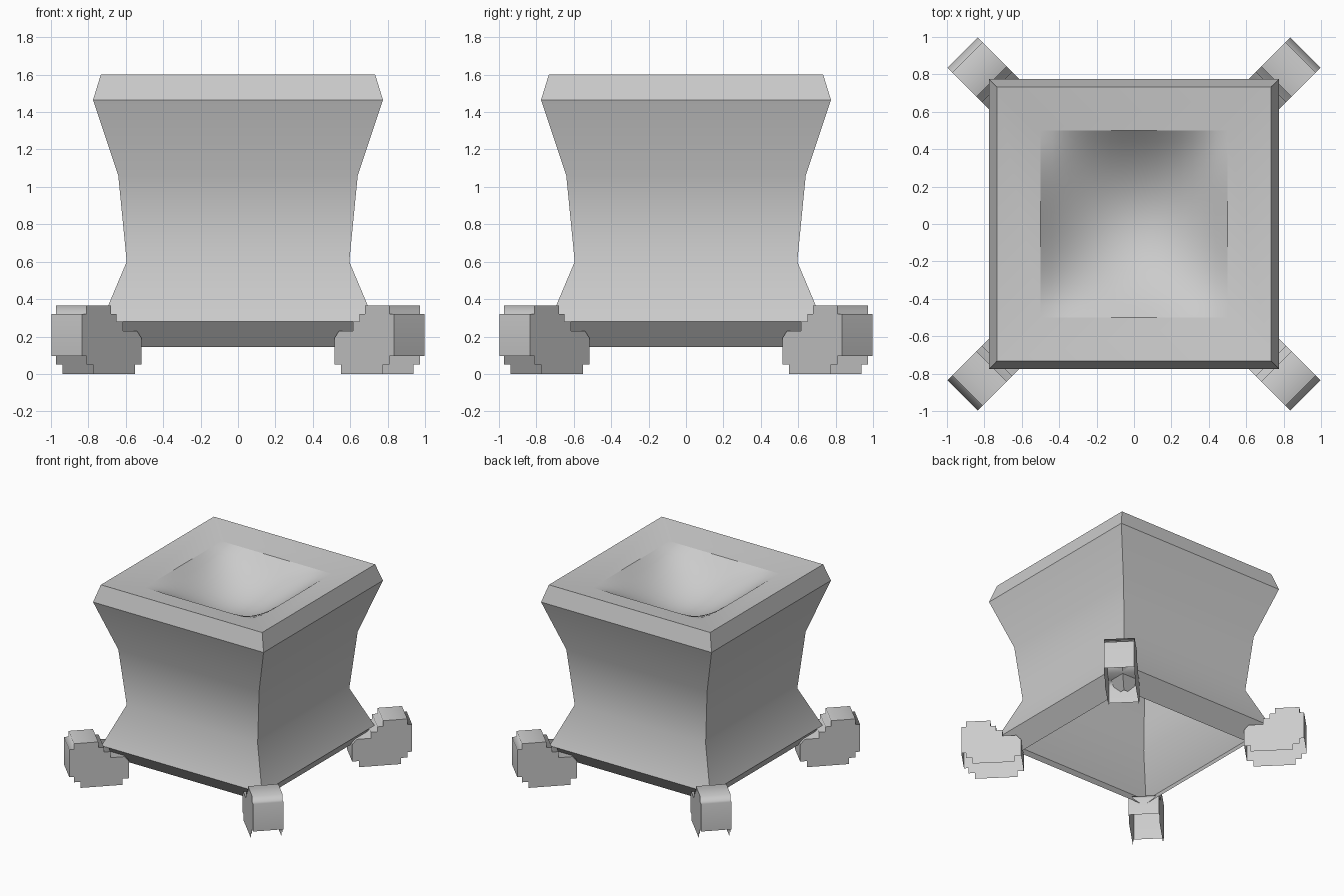
import bpy, bmesh
from math import radians, sqrt
from mathutils import Matrix

cube = bpy.data.objects.get("Cube")
if cube:
    bpy.data.objects.remove(cube, do_unlink=True)

stone = bpy.data.materials.new("plain_grey")
stone.use_nodes = True
stone.diffuse_color = (0.6, 0.6, 0.6, 1)
stone.node_tree.nodes["Principled BSDF"].inputs["Base Color"].default_value = (0.6, 0.6, 0.6, 1)


def finish(bm, name):
    mesh = bpy.data.meshes.new(name)
    bm.to_mesh(mesh)
    bm.free()
    mesh.materials.append(stone)
    obj = bpy.data.objects.new(name, mesh)
    bpy.context.scene.collection.objects.link(obj)
    return obj


# Square planter body: thin flared shell, open below, with a sloping rim
rings = [(0.615, 0.145), (0.73, 0.28), (0.595, 0.6), (0.64, 1.06),
         (0.775, 1.465), (0.733, 1.602), (0.5, 1.552)]
bm = bmesh.new()
loops = [[bm.verts.new((sx * h, sy * h, z)) for sx, sy in ((-1, -1), (1, -1), (1, 1), (-1, 1))]
         for h, z in rings]
for low, high in zip(loops, loops[1:]):
    for i in range(4):
        j = (i + 1) % 4
        face = bm.faces.new((low[i], low[j], high[j], high[i]))
        face.smooth = high is not loops[-1]
body = finish(bm, "planter_body")
body.data.set_sharp_from_angle(angle=radians(32))

# Shallow smooth bowl inside the rim
bm = bmesh.new()
bmesh.ops.create_grid(bm, x_segments=16, y_segments=16, size=0.5)
for v in bm.verts:
    v.co.z = 1.552 - 0.25 * (1 - (v.co.x / 0.5) ** 2) * (1 - (v.co.y / 0.5) ** 2)
for face in bm.faces:
    face.smooth = True
finish(bm, "bowl")

# Stepped foot: side profile (distance along x, height), walled from the outer end over the top
wall = [(0.835, 0.095), (0.835, 0.32), (0.81, 0.32), (0.81, 0.367), (0.68, 0.367), (0.68, 0.32),
        (0.65, 0.32), (0.65, 0.28), (0.615, 0.28), (0.615, 0.23), (0.54, 0.23), (0.515, 0.19),
        (0.515, 0.05)]
# The stepped underside stays open
underside = [(0.55, 0.05), (0.55, 0), (0.775, 0), (0.775, 0.05), (0.81, 0.05), (0.81, 0.095)]
half_width = 0.115


def make_foot(name, angle):
    bm = bmesh.new()
    near, far = [[bm.verts.new((x * sqrt(2) + half_width, y, z)) for x, z in wall + underside]
                 for y in (-half_width, half_width)]
    caps = [bm.faces.new(near), bm.faces.new(reversed(far))]
    for i in range(len(wall) - 1):
        face = bm.faces.new((near[i + 1], near[i], far[i], far[i + 1]))
        face.smooth = True
    for cap in caps:
        for edge in cap.edges:
            edge.smooth = False
    bm.transform(Matrix.Rotation(radians(angle), 4, "Z"))
    foot = finish(bm, name)
    # Keeps broad faces flat while the small steps blend
    weighted = foot.modifiers.new("weighted_normals", "WEIGHTED_NORMAL")
    weighted.keep_sharp = True


for k, corner in enumerate(("back_left", "back_right", "front_right", "front_left")):
    make_foot(corner + "_foot", 45 + 90 * k)
